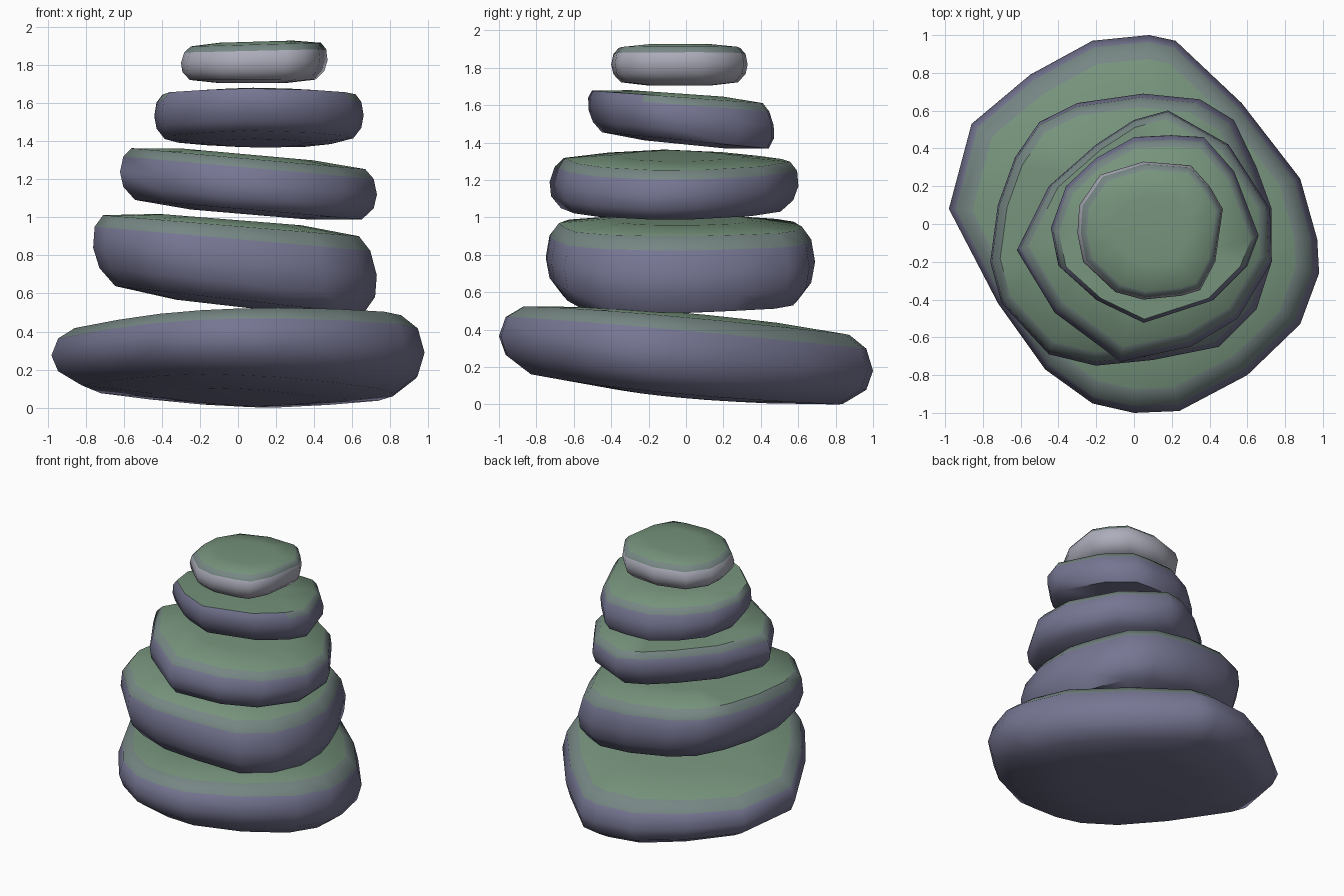
import bpy, bmesh, math

if "Cube" in bpy.data.objects:
    bpy.data.objects.remove(bpy.data.objects["Cube"])


def material(name, rgb):
    m = bpy.data.materials.new(name)
    m.diffuse_color = (*rgb, 1)
    m.use_nodes = True
    m.node_tree.nodes["Principled BSDF"].inputs["Base Color"].default_value = m.diffuse_color
    return m


moss = material("moss", (0.18, 0.29, 0.20))
thin_moss = material("thin_moss", (0.18, 0.24, 0.23))
slate = material("slate", (0.18, 0.18, 0.29))
pale = material("pale_stone", (0.42, 0.42, 0.50))

# cross-section: (outline scale, height between underside and top)
SECTION = [(0.45, 0.0), (0.82, 0.08), (0.96, 0.28), (1.0, 0.52),
           (0.96, 0.78), (0.86, 0.93), (0.5, 1.0)]


def stone(name, outline, low, high, shift, hardness, side):
    """Loft an outline between two tilted planes (z, x slope, y slope)."""
    cx = (min(p[0] for p in outline) + max(p[0] for p in outline)) / 2
    cy = (min(p[1] for p in outline) + max(p[1] for p in outline)) / 2

    def height(x, y, f):
        b = low[0] + low[1] * x + low[2] * y
        t = high[0] + high[1] * x + high[2] * y
        return b + f * (t - b)

    bm = bmesh.new()
    rings = []
    for s, f in SECTION:
        if s > 0.6:
            s = 1 - (1 - s) * hardness
        dx, dy = shift[0] * (1 - 2 * f), shift[1] * (1 - 2 * f)
        ring = []
        for px, py in outline:
            x, y = cx + (px - cx) * s + dx, cy + (py - cy) * s + dy
            ring.append(bm.verts.new((x, y, height(x, y, f))))
        rings.append(ring)
    n = len(outline)
    for a, b in zip(rings, rings[1:]):
        for i in range(n):
            j = (i + 1) % n
            bm.faces.new((a[i], a[j], b[j], b[i]))
    bm.faces.new(rings[0])
    bm.faces.new(rings[-1])
    bmesh.ops.recalc_face_normals(bm, faces=bm.faces)
    # moss grows on the upward faces and thins out at the rim
    for f in bm.faces:
        f.material_index = 2 if f.normal.z > 0.88 else 1 if f.normal.z > 0.5 else 0
    me = bpy.data.meshes.new(name)
    bm.to_mesh(me)
    bm.free()
    for m in (side, thin_moss, moss):
        me.materials.append(m)
    ob = bpy.data.objects.new(name, me)
    bpy.context.collection.objects.link(ob)
    bpy.ops.object.select_all(action='DESELECT')
    ob.select_set(True)
    bpy.context.view_layer.objects.active = ob
    bpy.ops.object.shade_smooth_by_angle(angle=math.radians(50))


stone("base_stone",
      [(.08, 1), (.22, .97), (.57, .64), (.88, .24), (.97, -.08), (.98, -.26),
       (.88, -.53), (.6, -.8), (.24, -.99), (0, -1), (-.22, -.95), (-.47, -.77),
       (-.72, -.42), (-.98, .08), (-.86, .53), (-.55, .79), (-.22, .97)],
      (.055, -.05, -.10), (.475, .03, -.085), (0, 0), .9, slate)

stone("second_stone",
      [(.05, .69), (.35, .66), (.53, .55), (.65, .3), (.73, .08), (.73, -.2),
       (.65, -.45), (.45, -.65), (.1, -.72), (-.2, -.75), (-.45, -.69),
       (-.7, -.42), (-.76, -.2), (-.72, .1), (-.63, .35), (-.5, .54), (-.3, .64)],
      (.53, -.115, 0), (.985, -.08, 0), (.025, 0), .7, slate)

stone("middle_stone",
      [(.18, .6), (.5, .42), (.72, .08), (.73, -.2), (.55, -.5), (.3, -.65),
       (-.07, -.73), (-.42, -.47), (-.62, -.14), (-.45, .2), (-.2, .42), (0, .55)],
      (1.02, -.085, 0), (1.335, -.09, 0), (0, -.02), .65, slate)

stone("fourth_stone",
      [(.2, .47), (.37, .46), (.53, .28), (.66, -.06), (.6, -.22), (.42, -.4),
       (.05, -.52), (-.2, -.4), (-.4, -.22), (-.44, -.02), (-.36, .2),
       (-.2, .35), (0, .46)],
      (1.39, 0, -.10), (1.66, 0, -.07), (0, .025), .55, slate)

stone("top_stone",
      [(.05, .33), (.3, .31), (.4, .2), (.47, .08), (.43, -.2), (.35, -.35),
       (.25, -.38), (.05, -.4), (-.1, -.36), (-.27, -.2), (-.3, -.05),
       (-.29, .1), (-.18, .26)],
      (1.705, 0, 0), (1.92, .03, 0), (-.01, 0), .8, pale)
